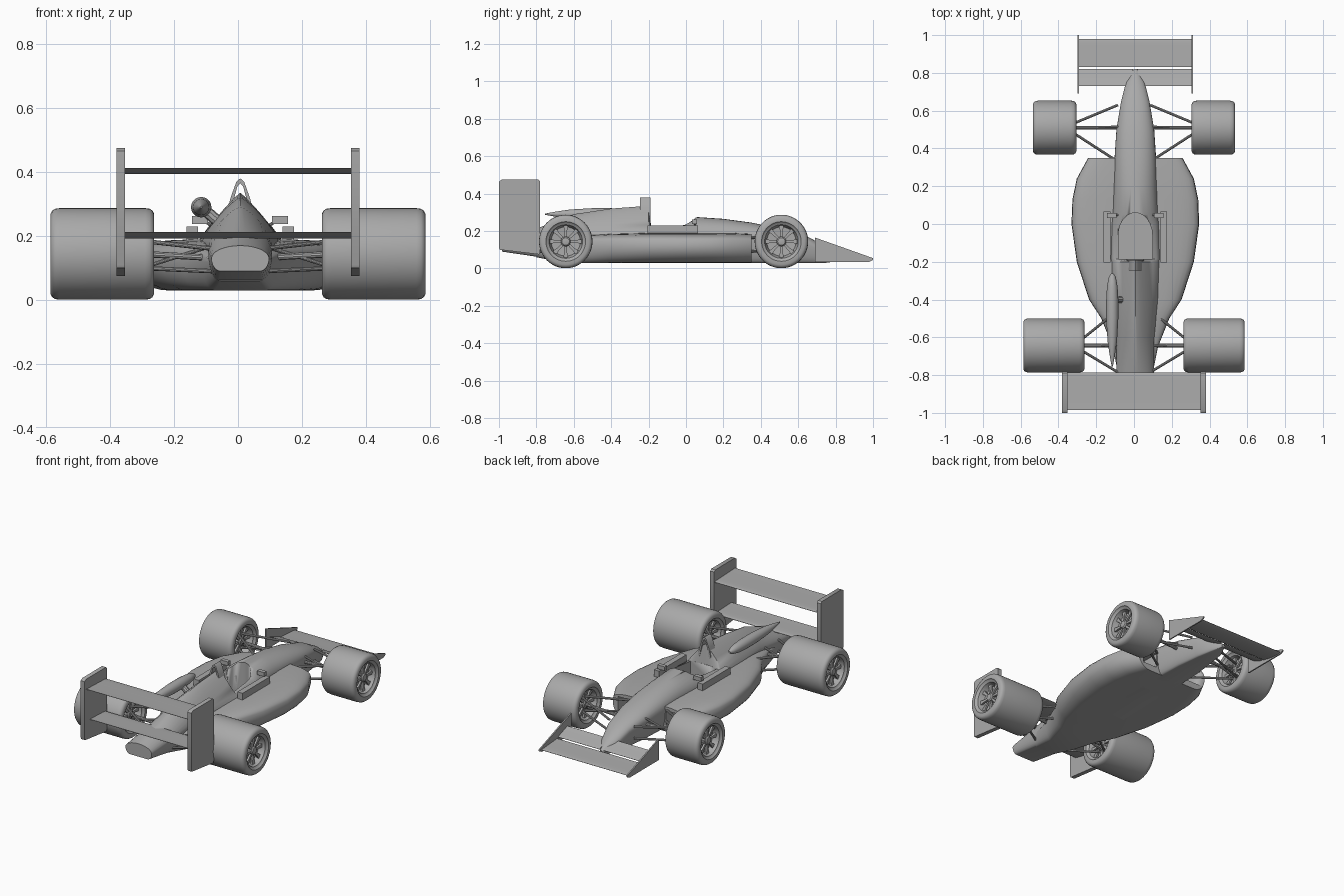
import bpy
import bmesh
from math import sin, cos, pi, tau
from mathutils import Vector

if "Cube" in bpy.data.objects:
    bpy.data.objects.remove(bpy.data.objects["Cube"])

grey = bpy.data.materials.new("plain grey")
grey.use_nodes = True
COLOUR = (0.4, 0.4, 0.4, 1)
grey.diffuse_color = COLOUR
grey.node_tree.nodes["Principled BSDF"].inputs["Base Color"].default_value = COLOUR
SHIFT = 0.007  # the body sits slightly left of the wheel centre line


def finish(name, bm, angle=35, shift=0):
    bmesh.ops.recalc_face_normals(bm, faces=bm.faces)
    mesh = bpy.data.meshes.new(name)
    bm.to_mesh(mesh)
    bm.free()
    mesh.materials.append(grey)
    obj = bpy.data.objects.new(name, mesh)
    bpy.context.collection.objects.link(obj)
    obj.location.x = shift
    bpy.ops.object.select_all(action='DESELECT')
    obj.select_set(True)
    bpy.context.view_layer.objects.active = obj
    bpy.ops.object.shade_smooth_by_angle(angle=angle * pi / 180)
    return obj


def skin(bm, rings):
    """Bridge equal closed rings and cap both ends."""
    rows = [[bm.verts.new(p) for p in ring] for ring in rings]
    n = len(rows[0])
    for a, b in zip(rows, rows[1:]):
        for i in range(n):
            j = (i + 1) % n
            bm.faces.new((a[i], a[j], b[j], b[i]))
    bm.faces.new(rows[0])
    bm.faces.new(rows[-1])


def loft(name, rings, **kw):
    bm = bmesh.new()
    skin(bm, rings)
    return finish(name, bm, **kw)


def circle(centre, u, v, r, n):
    return [centre + (u * cos(tau * i / n) + v * sin(tau * i / n)) * r for i in range(n)]


def tube(name, a, b, r, **kw):
    a, b = Vector(a), Vector(b)
    d = (b - a).normalized()
    u = d.orthogonal().normalized()
    v = d.cross(u)
    return loft(name, [circle(p, u, v, r, 10) for p in (a, b)], **kw)


def prism(name, outline, axis, lo, hi, **kw):
    """Extrude a 2D outline along the x or z axis."""
    def put(p, d):
        return Vector((d, p[0], p[1])) if axis == 'x' else Vector((p[0], p[1], d))
    return loft(name, [[put(p, d) for p in outline] for d in (lo, hi)], **kw)


def box(name, centre, size, **kw):
    x, y, z = centre
    w, l, h = (s / 2 for s in size)
    outline = [(y - l, z - h), (y + l, z - h), (y + l, z + h), (y - l, z + h)]
    return prism(name, outline, 'x', x - w, x + w, **kw)


def hull_ring(y, w, zb, belt, zt, p, flat=0.67, n=8):
    """Mirrored cross-section; p above 1 pinches the top, below 1 squares it."""
    half = []
    for i in range(n + 1):
        a = pi / 2 * (1 - i / n)
        half.append((w * (flat + (1 - flat) * max(cos(a), 0)), belt - (belt - zb) * sin(a)))
    for i in range(1, n + 1):
        a = pi / 2 * i / n
        half.append((w * max(cos(a), 0) ** p, belt + (zt - belt) * sin(a) ** p))
    half[-1] = (0, zt)
    ring = half + [(-x, z) for x, z in reversed(half[:-1])]
    return [Vector((x, y, z)) for x, z in ring]


def cut(obj, cutter):
    mod = obj.modifiers.new("cut", 'BOOLEAN')
    mod.object = cutter
    mod.solver = 'EXACT'
    bpy.context.view_layer.objects.active = obj
    bpy.ops.object.modifier_apply(modifier=mod.name)


# Central body: y, half width, floor, belt, top, pinch
body_rows = [
    (-.985, .09, .09, .13, .17, 1), (-.78, .1, .06, .15, .22, 1.2),
    (-.6, .1, .03, .17, .29, 1.4), (-.4, .12, .03, .18, .32, 1.6),
    (-.2, .13, .03, .18, .335, 1.8), (-.185, .13, .03, .18, .215, .8),
    (0, .125, .03, .17, .245, .8), (.05, .12, .03, .17, .275, 1),
    (.2, .115, .03, .17, .265, 1), (.35, .11, .03, .16, .245, .9),
    (.5, .1, .03, .15, .215, .9), (.65, .075, .03, .13, .17, .9),
    (.75, .05, .03, .08, .115, 1), (.82, .01, .04, .05, .06, 1)]
body = loft("central_body", [hull_ring(*r) for r in body_rows], shift=SHIFT)

# Side pods: y, half width, top height
pod_rows = [(-.8, .09, .13), (-.65, .12, .16), (-.5, .18, .18), (-.4, .245, .185),
            (-.2, .31, .19), (0, .338, .19), (.13, .333, .19), (.24, .31, .19), (.35, .25, .185)]
pods = loft("side_pods", [hull_ring(y, w, .06 if y < -.7 else .03, .12, zt, .5)
                          for y, w, zt in pod_rows], shift=SHIFT)

# Cockpit opening and pod inlets
arch = [(.09 * cos(pi * i / 12), -.06 + .12 * sin(pi * i / 12)) for i in range(13)]
opening = prism("cockpit_cutter", [(.09, -.184)] + arch + [(-.09, -.184)], 'z', .09, .5, shift=SHIFT)
cut(body, opening)
cut(pods, opening)
bpy.data.objects.remove(opening)
for side in (-1, 1):
    inlet = box("inlet_cutter", (side * .165, .33, .115), (.1, .18, .09), shift=SHIFT)
    cut(pods, inlet)
    bpy.data.objects.remove(inlet)

# Roll hoop: an arched strip over the engine cover
bm = bmesh.new()
path = [(-.045, .26), (-.03, .32), (-.012, .37), (0, .38), (.012, .37), (.03, .32), (.045, .26)]
rings = []
for x, z in path:
    s = .75
    rings.append([Vector((x, -.245, z)), Vector((x, -.19, z)),
                  Vector((x * s, -.19, z - .015)), Vector((x * s, -.245, z - .015))])
skin(bm, rings)
finish("roll_hoop", bm, shift=SHIFT)

# Bullet-shaped pod on a stalk beside the engine cover
profile = [(-.755, .003), (-.7, .013), (-.62, .025), (-.5, .032), (-.4, .032),
           (-.33, .028), (-.28, .018), (-.262, .006)]
X, Y, Z = Vector((1, 0, 0)), Vector((0, 1, 0)), Vector((0, 0, 1))
loft("bullet_pod", [circle(Vector((-.122, y, .29)), X, Z, r, 20) for y, r in profile], shift=SHIFT)
tube("pod_stalk", (-.115, -.4, .285), (-.03, -.4, .21), .018, shift=SHIFT)

# Cockpit side panels and mirrors
for side, tag in ((-1, "right"), (1, "left")):
    box(tag + "_side_panel", (side * .15, -.07, .205), (.035, .27, .05), shift=SHIFT)
    box(tag + "_mirror", (side * .125, .045, .25), (.05, .025, .025), shift=SHIFT)
    tube(tag + "_mirror_stem", (side * .08, .05, .225), (side * .115, .045, .25), .005, shift=SHIFT)


def wing(name, lead, trail, thick, camber, x0, x1, **kw):
    """Cambered aerofoil between leading and trailing (y, z) points."""
    lead, trail = Vector(lead), Vector(trail)
    top, low = [], []
    for i in range(11):
        t = (i / 10) ** 1.5
        mid = lead.lerp(trail, t)
        mid.y -= camber * 4 * t * (1 - t)
        half = thick * (1.3 * t ** .5 * (1 - t) + .08)
        top.append((mid.x, mid.y + half))
        low.append((mid.x, mid.y - half))
    return prism(name, top + low[::-1], 'x', x0, x1, **kw)


# Rear wing
wing("rear_wing_upper", (-.785, .4), (-.985, .412), .012, .004, -.365, .365)
wing("rear_wing_lower", (-.79, .2), (-.95, .212), .014, .004, -.365, .365)
plate = [(-.995, .1), (-.785, .075), (-.78, .085), (-.78, .465), (-.79, .475),
         (-.985, .475), (-1, .465), (-1, .11)]
for side, tag in ((-1, "right"), (1, "left")):
    prism(tag + "_rear_endplate", plate, 'x', side * .353, side * .38)

# Front wing
wing("front_wing_main", (.98, .045), (.83, .06), .01, .003, -.3, .3, shift=SHIFT)
fin = [(.69, .035), (.98, .035), (1, .045), (1, .055), (.69, .165)]
for side, tag in ((-1, "right"), (1, "left")):
    wing(tag + "_front_flap", (.82, .065), (.73, .1), .008, .003, side * .012, side * .3, shift=SHIFT)
    prism(tag + "_front_endplate", fin, 'x', side * .297, side * .305, shift=SHIFT)


def wheel(name, x, y, h, side):
    """Tyre with recessed, spoked faces on both sides."""
    R = .143
    edge = [(.055, .02), (.05, .078), (.012, .09), (.008, .1), (0, .106), (0, .125),
            (.005, .135), (.014, .141), (.028, R)]
    profile = [(-h + d, r) for d, r in edge] + [(h - d, r) for d, r in reversed(edge)]
    centre = Vector((side * x, y, R + .001))
    bm = bmesh.new()
    skin(bm, [circle(centre + X * a, Y, Z, r, 48) for a, r in profile])
    for face in (-1, 1):
        base = centre + X * face * (h - .035)
        hub = [(-.02, .026), (.008, .026), (.014, .02), (.016, .008)]
        skin(bm, [circle(base + X * face * a, Y, Z, r, 20) for a, r in hub])
        for k in range(8):
            a = tau * k / 8
            out = Y * cos(a) + Z * sin(a)
            across = Y * -sin(a) + Z * cos(a)
            ends = []
            for r, w in ((.018, .006), (.06, .008), (.091, .014)):
                p = base + out * r
                ends.append([p + across * w + X * .006, p - across * w + X * .006,
                             p - across * w - X * .006, p + across * w - X * .006])
            skin(bm, ends)
    finish(name, bm)


# Wheels and suspension: tag, wheel x, y, half width, arms from body
axles = [("front", .42, .51, .115, ((.1, .63), (.1, .33), (.08, .515))),
         ("rear", .424, -.643, .162, ((.09, -.45), (.09, -.79), (.08, -.645)))]
for end, x, y, h, roots in axles:
    for side, tag in ((-1, "right"), (1, "left")):
        wheel(f"{tag}_{end}_wheel", x, y, h, side)
        hub_x = x - h + .04
        tube(f"{tag}_{end}_axle", (side * .05, y, .13), (side * hub_x, y, .144), .01)
        for level, z_in, z_out in (("lower", .09, .1), ("upper", .16, .185)):
            for k, (rx, ry) in enumerate(roots[:2]):
                tip = y + (.012 if ry > y else -.012)
                tube(f"{tag}_{end}_{level}_arm_{k + 1}", (side * rx * .85, ry, z_in),
                     (side * hub_x, tip, z_out), .007)
        rx, ry = roots[2]
        tube(f"{tag}_{end}_push_rod", (side * rx, ry, .17), (side * hub_x, y, .1), .006)
